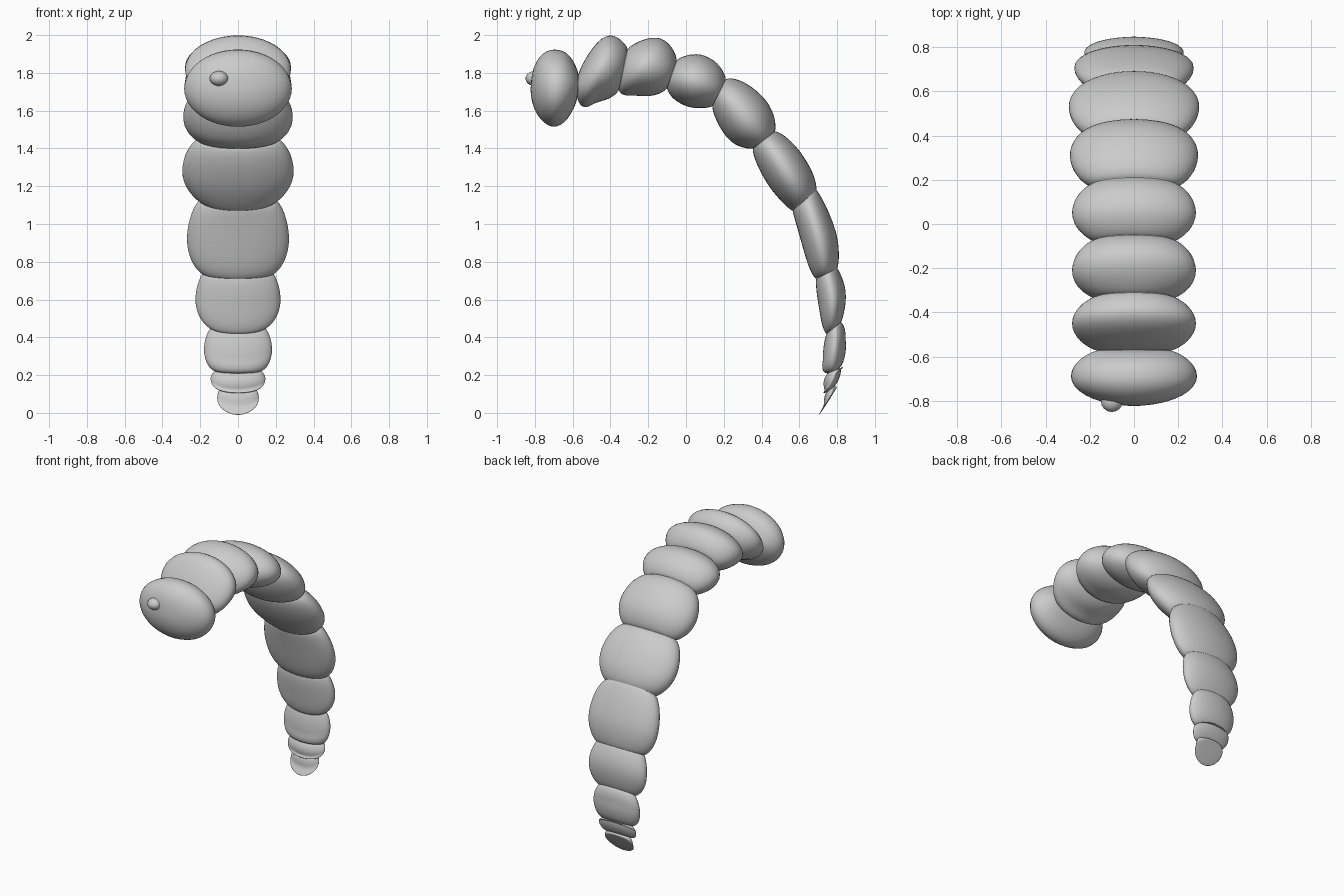
import bpy, bmesh, math
from mathutils import Vector

if "Cube" in bpy.data.objects:
    bpy.data.objects.remove(bpy.data.objects["Cube"])

# Alternating bulge / neck sections: upper edge (y, z), lower edge (y, z), half width in x
SECTIONS = [
    (-0.82, 1.77, -0.82, 1.74, 0.00),   # head cap
    (-0.67, 1.92, -0.71, 1.515, 0.285), # head
    (-0.57, 1.79, -0.575, 1.67, 0.165),
    (-0.42, 1.995, -0.48, 1.64, 0.28),
    (-0.31, 1.925, -0.355, 1.71, 0.175),
    (-0.15, 1.985, -0.27, 1.68, 0.28),
    (-0.05, 1.865, -0.10, 1.72, 0.175),
    (0.10, 1.89, 0.00, 1.625, 0.28),
    (0.21, 1.765, 0.14, 1.625, 0.19),
    (0.40, 1.68, 0.22, 1.455, 0.29),
    (0.47, 1.49, 0.355, 1.40, 0.205),
    (0.62, 1.36, 0.44, 1.20, 0.295),
    (0.69, 1.18, 0.565, 1.07, 0.195),
    (0.79, 0.97, 0.62, 0.87, 0.27),
    (0.80, 0.765, 0.69, 0.71, 0.185),
    (0.845, 0.64, 0.705, 0.55, 0.225),
    (0.82, 0.48, 0.745, 0.42, 0.14),
    (0.845, 0.39, 0.725, 0.28, 0.18),
    (0.81, 0.235, 0.75, 0.21, 0.12),
    (0.82, 0.24, 0.735, 0.12, 0.145),
    (0.785, 0.14, 0.745, 0.11, 0.095),
    (0.79, 0.12, 0.728, 0.035, 0.11),
    (0.715, 0.003, 0.712, 0.0, 0.00),   # tail tip
]
SIDES, STEPS = 48, 9

centres = [Vector((0, (s[0] + s[2]) / 2, (s[1] + s[3]) / 2)) for s in SECTIONS]
halves = [Vector((0, (s[0] - s[2]) / 2, (s[1] - s[3]) / 2)) for s in SECTIONS]
last = len(SECTIONS) - 1


def spline(i, t):
    """Smooth centre line between section i and i + 1."""
    p0, p1 = centres[max(i - 1, 0)], centres[i]
    p2, p3 = centres[i + 1], centres[min(i + 2, last)]
    return 0.5 * (2 * p1 + (p2 - p0) * t + (2 * p0 - 5 * p1 + 4 * p2 - p3) * t * t
                  + (3 * p1 - p0 - 3 * p2 + p3) * t ** 3)


def ring(bm, i, t):
    """Elliptical ring whose size swells roundly from neck to bulge."""
    bulge, neck = (i, i + 1) if i % 2 else (i + 1, i)
    u = t if i % 2 else 1 - t
    cap = neck in (0, last)
    f = max(0, 1 - u * u) ** (0.5 if cap else 0.75)
    c = centres[i].lerp(centres[i + 1], t) if cap else spline(i, t)
    hb, hn = halves[bulge], halves[neck]
    direction = hb.normalized() if cap else hb.normalized().lerp(hn.normalized(), u).normalized()
    v = direction * (hn.length + (hb.length - hn.length) * f)
    w = SECTIONS[neck][4] + (SECTIONS[bulge][4] - SECTIONS[neck][4]) * f
    w = max(w, 0.004)
    return [bm.verts.new(c + v * math.sin(a) + Vector((w * math.cos(a), 0, 0)))
            for a in (2 * math.pi * k / SIDES for k in range(SIDES))]


def finish(bm, name):
    bmesh.ops.recalc_face_normals(bm, faces=bm.faces)
    for f in bm.faces:
        f.smooth = True
    mesh = bpy.data.meshes.new(name)
    bm.to_mesh(mesh)
    bm.free()
    obj = bpy.data.objects.new(name, mesh)
    bpy.context.collection.objects.link(obj)
    return obj


# Segmented body
bm = bmesh.new()
rings = []
for i in range(last):
    for k in range(STEPS):
        a = math.pi / 2 * k / STEPS
        # samples crowd towards the neck or cap end
        t = math.sin(a) if i % 2 else 1 - math.cos(a)
        rings.append(ring(bm, i, t))
rings.append(ring(bm, last - 1, 1.0))
for a, b in zip(rings, rings[1:]):
    for k in range(SIDES):
        n = (k + 1) % SIDES
        bm.faces.new((a[k], a[n], b[n], b[k]))
bm.faces.new(rings[0])
bm.faces.new(rings[-1])
finish(bm, "segmented_body")

# Small nub on the front of the head
bm = bmesh.new()
bmesh.ops.create_uvsphere(bm, u_segments=16, v_segments=10, radius=1)
for v in bm.verts:
    v.co = Vector((-0.10 + v.co.x * 0.05, -0.80 + v.co.y * 0.05, 1.77 + v.co.z * 0.04))
finish(bm, "head_nub")
